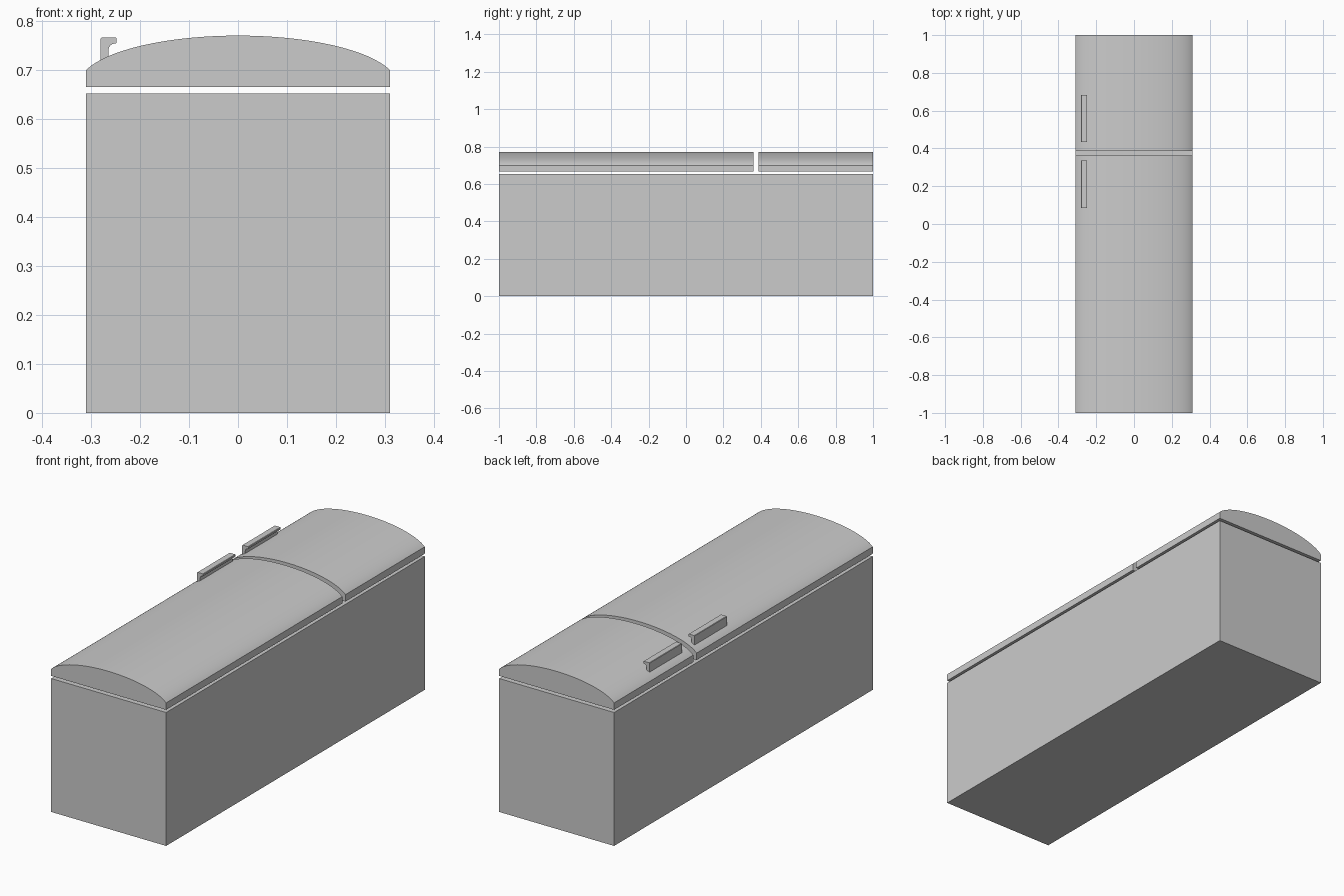
import bpy, bmesh, math

if "Cube" in bpy.data.objects:
    bpy.data.objects.remove(bpy.data.objects["Cube"])


def extrude_profile(name, pts, y0, y1, smooth=False):
    """Extrude an x-z outline along y into a closed solid."""
    bm = bmesh.new()
    face = bm.faces.new([bm.verts.new((x, y0, z)) for x, z in pts])
    ext = bmesh.ops.extrude_face_region(bm, geom=[face])
    moved = [v for v in ext["geom"] if isinstance(v, bmesh.types.BMVert)]
    bmesh.ops.translate(bm, verts=moved, vec=(0, y1 - y0, 0))
    bmesh.ops.recalc_face_normals(bm, faces=bm.faces)
    mesh = bpy.data.meshes.new(name)
    bm.to_mesh(mesh)
    bm.free()
    obj = bpy.data.objects.new(name, mesh)
    bpy.context.collection.objects.link(obj)
    if smooth:
        bpy.ops.object.select_all(action="DESELECT")
        obj.select_set(True)
        bpy.context.view_layer.objects.active = obj
        bpy.ops.object.shade_smooth_by_angle(angle=math.radians(25))
    return obj


HALF_W = 0.311

# Cabinet, lying on its back
extrude_profile("cabinet", [(-HALF_W, 0), (HALF_W, 0), (HALF_W, 0.653), (-HALF_W, 0.653)], -1, 1)

# Door outline: short straight sides and a bowed elliptical front
RX, RZ, BASE = 0.325, 0.1, 0.671
limit = math.asin(HALF_W / RX)
door = [(-HALF_W, 0.666), (HALF_W, 0.666)]
for i in range(33):
    a = limit * (1 - i / 16)
    door.append((RX * math.sin(a), BASE + RZ * math.cos(a)))
extrude_profile("fridge_door", door, -1, 0.362, True)
extrude_profile("freezer_door", door, 0.387, 1, True)

# Hooked grip handles, one per door
grip = [(-0.281, 0.715), (-0.281, 0.765), (-0.279, 0.767), (-0.250, 0.767),
        (-0.248, 0.765), (-0.248, 0.757), (-0.250, 0.755), (-0.256, 0.754),
        (-0.261, 0.751), (-0.264, 0.746), (-0.265, 0.739), (-0.265, 0.715)]
for name, y in (("fridge_handle", 0.085), ("freezer_handle", 0.434)):
    extrude_profile(name, grip, y, y + 0.25, True)
